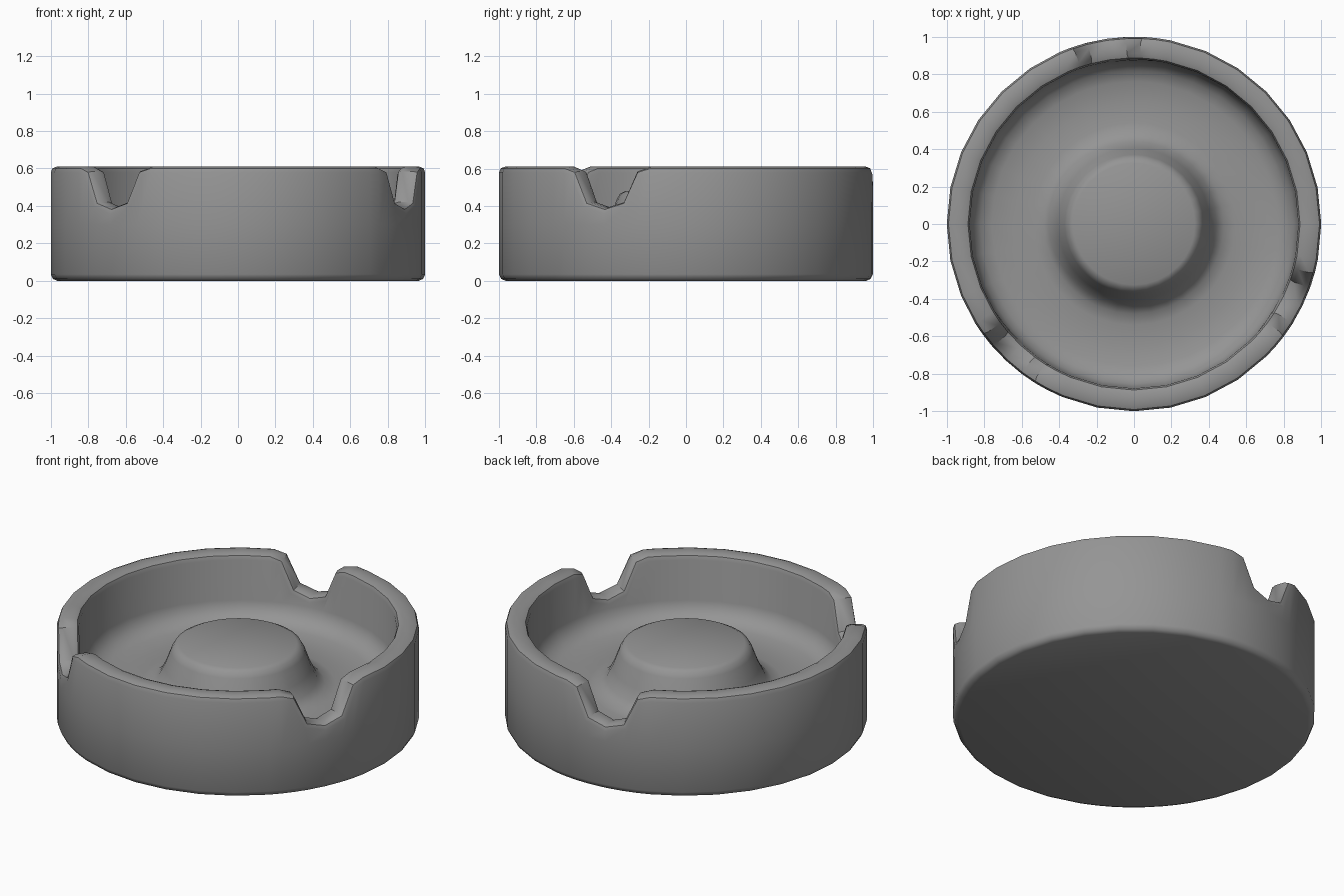
import bpy
import bmesh
from math import sin, cos, radians, hypot

cube = bpy.data.objects.get("Cube")
if cube:
    bpy.data.objects.remove(cube, do_unlink=True)

# Stone grey material
grey = bpy.data.materials.new("stone_grey")
grey.use_nodes = True
colour = (0.3, 0.3, 0.3, 1)
grey.diffuse_color = colour
grey.node_tree.nodes["Principled BSDF"].inputs["Base Color"].default_value = colour

SEGMENTS = 32
RIM = 0.61
NOTCHES = (98.4, 227, 334)                     # centre angles of the three rests
NOTCH = ((-15, 0), (-10.5, 0.025), (-6, 0.19), (0, 0.22),
         (6, 0.19), (10.5, 0.025), (15, 0))    # angle offset, depth below rim

# Rim line: (angle, height), dipping at every notch
rim = [(360 * i / SEGMENTS, RIM) for i in range(SEGMENTS)]
rim = [p for p in rim
       if all(abs((p[0] - c + 180) % 360 - 180) > 18 for c in NOTCHES)]
rim += [(c + a, RIM - depth) for c in NOTCHES for a, depth in NOTCH]
rim.sort()
count = len(rim)


def rim_row(radius, inset):
    """Rim line pushed into the wall by inset, at right angles to the line."""
    row = []
    for i, (angle, z) in enumerate(rim):
        a0, z0 = rim[i - 1]
        a1, z1 = rim[(i + 1) % count]
        run, rise = radians((a1 - a0) % 360), z1 - z0
        length = hypot(run, rise)
        a = radians(angle) + inset * rise / length
        row.append((radius * cos(a), radius * sin(a), z - inset * run / length))
    return row


def level_row(radius, z):
    return [(radius * cos(radians(a)), radius * sin(radians(a)), z) for a, _ in rim]


# Rows from the underside, over the rim, down to the raised centre
base = [(0.965, 0), (0.988, 0.01), (1, 0.035), (1, 0.3)]
edge = [(1, 0.032), (0.991, 0.009), (0.968, 0),
        (0.91, 0), (0.887, 0.009), (0.878, 0.032)]
bowl = [(0.873, 0.335), (0.855, 0.29), (0.82, 0.25), (0.76, 0.228), (0.65, 0.22),
        (0.54, 0.222), (0.48, 0.235), (0.44, 0.27), (0.405, 0.34),
        (0.37, 0.435), (0.353, 0.465), (0.325, 0.48)]
rows = [level_row(*p) for p in base]
rows += [rim_row(*p) for p in edge]
rows += [level_row(*p) for p in bowl]

# Skin the rows and close the flat underside and centre top
bm = bmesh.new()
rings = [[bm.verts.new(co) for co in row] for row in rows]
for low, high in zip(rings, rings[1:]):
    for i in range(count):
        j = (i + 1) % count
        bm.faces.new((low[i], low[j], high[j], high[i]))
bm.faces.new(rings[0][::-1])
bm.faces.new(rings[-1])
bmesh.ops.recalc_face_normals(bm, faces=bm.faces)

mesh = bpy.data.meshes.new("notched_bowl")
bm.to_mesh(mesh)
bm.free()
mesh.materials.append(grey)
bowl_object = bpy.data.objects.new("notched_bowl", mesh)
bpy.context.collection.objects.link(bowl_object)

bpy.context.view_layer.objects.active = bowl_object
bowl_object.select_set(True)
bpy.ops.object.shade_smooth_by_angle(angle=radians(45))
